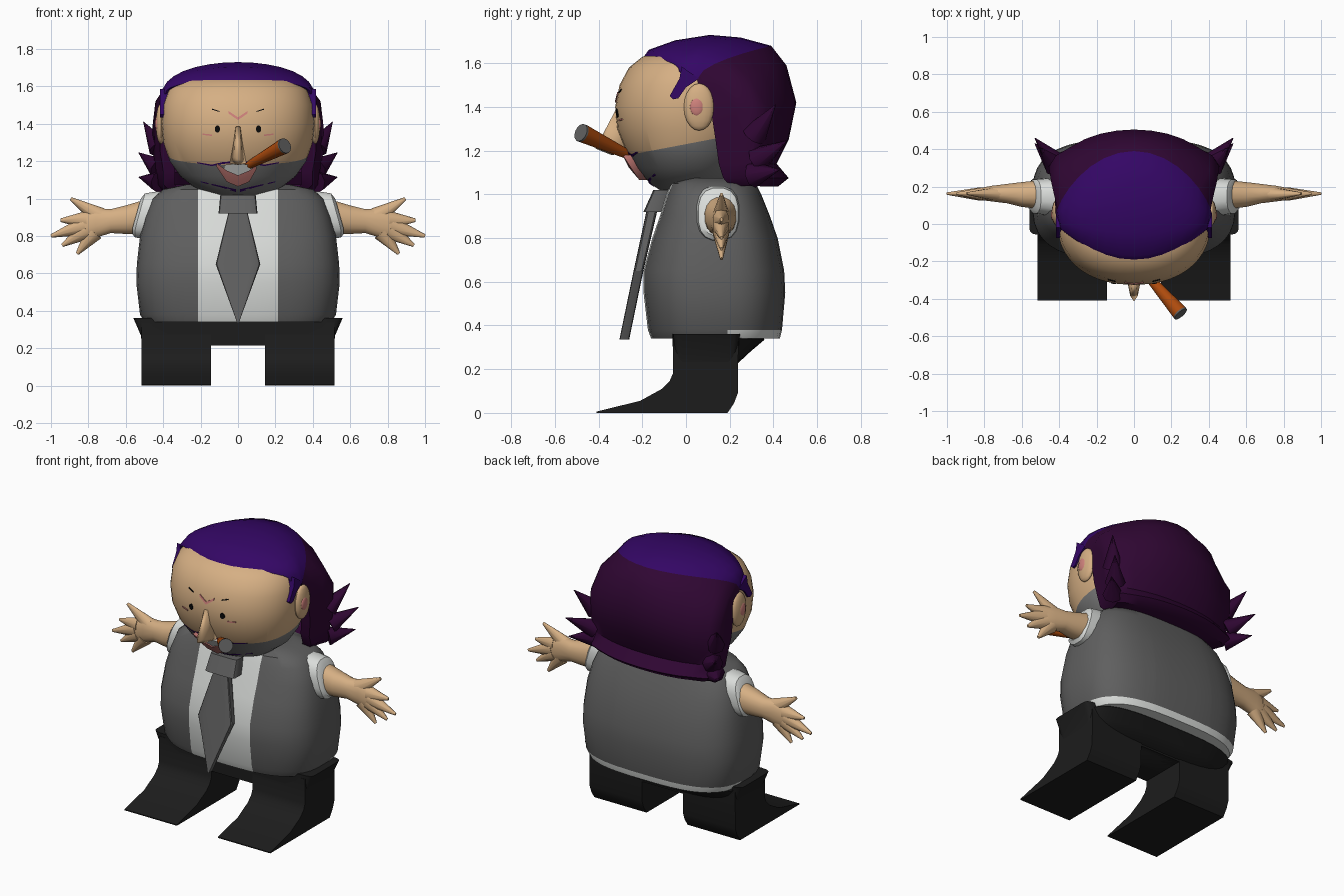
import bpy, bmesh, math
from mathutils import Vector

if "Cube" in bpy.data.objects:
    bpy.data.objects.remove(bpy.data.objects["Cube"])

COLORS = {
    "skin": (0.67, 0.43, 0.23), "stubble_grey": (0.19, 0.19, 0.19), "vest_grey": (0.115, 0.115, 0.115),
    "shirt_white": (0.70, 0.72, 0.70), "trouser_black": (0.012, 0.012, 0.012),
    "hair_indigo": (0.034, 0.002, 0.13), "hair_plum": (0.029, 0.002, 0.033),
    "pink": (0.62, 0.22, 0.20), "cigar_brown": (0.42, 0.07, 0.004), "eye_black": (0.003, 0.003, 0.003)}
MATS = {}
for key, c in COLORS.items():
    MATS[key] = bpy.data.materials.new(key)
    MATS[key].diffuse_color = (*c, 1)


def finish(bm, name, *mats, angle=40):
    bmesh.ops.recalc_face_normals(bm, faces=bm.faces)
    me = bpy.data.meshes.new(name)
    bm.to_mesh(me)
    bm.free()
    for m in mats:
        me.materials.append(MATS[m])
    me.shade_smooth()
    me.set_sharp_from_angle(angle=math.radians(angle))
    ob = bpy.data.objects.new(name, me)
    bpy.context.collection.objects.link(ob)
    return ob


def bridge(bm, rows, closed):
    n = len(rows[0])
    for a, b in zip(rows, rows[1:]):
        for i in range(n if closed else n - 1):
            j = (i + 1) % n
            bm.faces.new((a[i], a[j], b[j], b[i]))


def loft_bm(rings, n=32, e=2.0, axis="z", side=1):
    """Rings are (position, a_min, a_max, b_min, b_max); sections are superellipses."""
    bm = bmesh.new()
    rows = []
    for t, a0, a1, b0, b1 in rings:
        row = []
        for k in range(n):
            th = 2 * math.pi * (k + 0.5) / n
            c, s = math.cos(th), math.sin(th)
            a = (a0 + a1) / 2 + (a1 - a0) / 2 * math.copysign(abs(c) ** (2 / e), c)
            b = (b0 + b1) / 2 + (b1 - b0) / 2 * math.copysign(abs(s) ** (2 / e), s)
            row.append(bm.verts.new((a, b, t) if axis == "z" else (t * side, a, b)))
        rows.append(row)
    bridge(bm, rows, True)
    bm.faces.new(rows[0])
    bm.faces.new(rows[-1])
    return bm


def wide(rings):
    return [(z, -h, h, f, b) for z, h, f, b in rings]


def prism(name, pts, x0, x1, mat):
    bm = bmesh.new()
    rows = [[bm.verts.new((x, y, z)) for y, z in pts] for x in (x0, x1)]
    bridge(bm, rows, True)
    for r in rows:
        bm.faces.new(r)
    finish(bm, name, mat)


def cone(name, p0, p1, r0, r1, mat, n=10, flat=1):
    p0, p1 = Vector(p0), Vector(p1)
    d = p1 - p0
    bm = bmesh.new()
    bmesh.ops.create_cone(bm, cap_ends=True, segments=n, radius1=r0, radius2=r1, depth=d.length)
    bm.transform(d.to_track_quat("Z", "Y").to_matrix().to_4x4())
    bmesh.ops.scale(bm, verts=bm.verts, vec=(1, flat, 1))
    bmesh.ops.translate(bm, verts=bm.verts, vec=(p0 + p1) / 2)
    finish(bm, name, mat, angle=65)


def ball(name, loc, scale, mat):
    bm = bmesh.new()
    bmesh.ops.create_uvsphere(bm, u_segments=16, v_segments=10, radius=1)
    bmesh.ops.scale(bm, verts=bm.verts, vec=scale)
    bmesh.ops.translate(bm, verts=bm.verts, vec=loc)
    finish(bm, name, mat)


# Head, with the stubble cut off along a tilted plane
HEAD = [(1.02, .12, -.12, .15), (1.05, .22, -.165, .2), (1.12, .31, -.225, .26), (1.2, .365, -.275, .3),
        (1.3, .40, -.315, .33), (1.4, .41, -.325, .34), (1.5, .402, -.305, .33), (1.58, .372, -.262, .30),
        (1.63, .31, -.20, .25), (1.65, .2, -.13, .2)]
bm = loft_bm(wide(HEAD), 48, 2.2)
bmesh.ops.bisect_plane(bm, geom=bm.verts[:] + bm.edges[:] + bm.faces[:],
                       plane_co=(0, 0, 1.23), plane_no=(0, -.19, 1))
for f in bm.faces:
    c = f.calc_center_median()
    f.material_index = int(c.z < 1.23 + .19 * c.y)
finish(bm, "head", "skin", "stubble_grey")


def face_y(x, z):
    for lo, hi in zip(HEAD, HEAD[1:]):
        if z <= hi[0]:
            break
    k = (z - lo[0]) / (hi[0] - lo[0])
    h, f, b = (lo[i] + (hi[i] - lo[i]) * k for i in (1, 2, 3))
    return (f + b) / 2 - (b - f) / 2 * (1 - (abs(x) / h) ** 2.2) ** (1 / 2.2)


def face_strip(name, cols, mat, out=.005):
    """Thin piece lying on the face; columns are (x, z_low, z_high)."""
    bm = bmesh.new()
    rows = [[bm.verts.new((x, face_y(x, z) + d, z)) for z, d in
             ((a, -out), ((a + b) / 2, -out), (b, -out), (b, .003), (a, .003))] for x, a, b in cols]
    bridge(bm, rows, True)
    bm.faces.new(rows[0])
    bm.faces.new(rows[-1])
    finish(bm, name, mat)


# Facial details
face_strip("lips", [(-.115, 1.17, 1.19), (-.06, 1.09, 1.15), (0, 1.065, 1.125), (.06, 1.09, 1.15),
                    (.1, 1.16, 1.18)], "pink", .035)
face_strip("teeth", [(-.075, 1.155, 1.18), (0, 1.12, 1.188), (.075, 1.155, 1.18)], "shirt_white", .025)
face_strip("frown", [(-.05, 1.455, 1.468), (0, 1.42, 1.435), (.05, 1.455, 1.468)], "pink")
for s in (-1, 1):
    face_strip("eye", [(s * .11 + d, 1.372 - h, 1.372 + h) for d, h in
                       ((-.014, .006), (-.008, .016), (0, .02), (.008, .016), (.014, .006))], "eye_black")
    face_strip("eyebrow", [(s * .1, 1.464, 1.469), (s * .14, 1.476, 1.482)], "eye_black")
    face_strip("cheek", [(s * .14, 1.335, 1.343), (s * .19, 1.341, 1.348)], "pink")
    face_strip("moustache", [(s * .01, 1.19, 1.2), (s * .08, 1.186, 1.196), (s * .14, 1.174, 1.182),
                             (s * .22, 1.19, 1.195)], "hair_indigo")
    face_strip("chin_beard", [(s * .01, 1.035, 1.05), (s * .09, 1.06, 1.068), (s * .2, 1.088, 1.093)],
               "hair_indigo")
    ball("ear", (s * .412, .06, 1.40), (.028, .07, .108), "skin")
    ball("inner_ear", (s * .433, .05, 1.40), (.011, .032, .042), "pink")

# Nose
bm = bmesh.new()
v = [bm.verts.new(p) for p in ((-.012, -.315, 1.40), (.012, -.315, 1.40), (-.045, -.26, 1.19), (.045, -.26, 1.19),
                               (-.02, -.385, 1.225), (.02, -.385, 1.225), (0, -.415, 1.21), (0, -.34, 1.18))]
bmesh.ops.convex_hull(bm, input=v)
finish(bm, "nose", "skin", angle=110)

# Cigar with a grey end
a, b = Vector((.05, -.25, 1.175)), Vector((.245, -.475, 1.28))
cone("cigar", a, b, .02, .043, "cigar_brown", 14)
cone("cigar_ash", b, b + (b - a).normalized() * .009, .043, .042, "vest_grey", 14)

# Hair: one sheet from hairline over the crown and down the back
# stations: y middle, y side, z middle, z side, half width, roundness
HAIR = [(-.12, .03, 1.60, 1.54, .34, 2), (-.19, -.03, 1.635, 1.56, .388, 2), (-.17, -.02, 1.662, 1.56, .398, 2),
        (-.05, .01, 1.705, 1.545, .403, 2), (.11, .03, 1.73, 1.535, .41, 2), (.25, .04, 1.718, 1.53, .415, 1.8),
        (.39, .05, 1.68, 1.525, .418, 1.5), (.46, .07, 1.59, 1.46, .455, 1), (.505, .115, 1.42, 1.38, .47, .75),
        (.47, .135, 1.25, 1.25, .47, .65), (.415, .15, 1.14, 1.14, .45, .6), (.47, .17, 1.075, 1.075, .45, .6),
        (.42, .2, 1.035, 1.04, .41, .6), (.22, .2, 1.06, 1.06, .38, .6)]
FLARE = {9: .75, 8: .885, 7: .95, 6: 1.05, 5: 1.07}   # narrow at the ears, wider behind
bm = bmesh.new()
rows = []
for i, (ym, ys, zm, zs, hx, p) in enumerate(HAIR):
    row = []
    for k in range(-9, 10):
        t = max(-1, min(1, k / 8)) * math.pi / 2
        s, c = math.sin(t), max(0, math.cos(t))
        edge = FLARE.get(abs(k), 1) if i > 6 or abs(k) == 9 else 1
        row.append(bm.verts.new((hx * s * edge, ys + (ym - ys) * c ** p, zs + (zm - zs) * c ** .8)))
    rows.append(row)
bridge(bm, rows, False)
bm.faces.index_update()
for f in bm.faces:
    f.material_index = int(f.index >= 6 * 18)
finish(bm, "hair", "hair_indigo", "hair_plum", angle=50)

for s in (-1, 1):
    # Sideburns and flicked locks
    prism("sideburn", [(-.02, 1.585), (.06, 1.53), (.0, 1.49), (-.035, 1.44), (-.06, 1.435), (-.075, 1.45),
                       (-.03, 1.53)], s * .36, s * .416, "hair_indigo")
    for y0, z0, tip in ((.31, 1.27, (.505, .41, 1.41)), (.33, 1.16, (.53, .46, 1.245)),
                        (.31, 1.09, (.53, .43, 1.115))):
        cone("hair_lock", (s * .42, y0, z0), (s * tip[0], *tip[1:]), .06, .002, "hair_plum", 8)

# Torso: vest with shirt front and shirt tail
TORSO = [(.34, .50, -.16, .43), (.38, .525, -.175, .44), (.55, .545, -.195, .455), (.65, .542, -.195, .45),
         (.8, .525, -.155, .42), (.9, .50, -.12, .385), (1.0, .46, -.09, .345), (1.05, .40, -.07, .32),
         (1.075, .28, 0, .25)]
bm = loft_bm(wide(TORSO), 40, 3)
for x in (-.215, .215):
    bmesh.ops.bisect_plane(bm, geom=bm.verts[:] + bm.edges[:] + bm.faces[:], plane_co=(x, 0, 0), plane_no=(1, 0, 0))
for f in bm.faces:
    c = f.calc_center_median()
    front = abs(c.x) < .215 and c.y < 0
    tail = c.z < .38 and c.y > .17 or c.z < .345
    f.material_index = int(front or tail)
finish(bm, "torso", "vest_grey", "shirt_white")

# Tie
finish(loft_bm(wide([(.92, .105, -.195, -.1), (1.02, .095, -.15, -.06)]), 16, 7), "tie_knot", "vest_grey", angle=30)
finish(loft_bm(wide([(.335, .004, -.305, -.26), (.65, .12, -.24, -.195), (.93, .05, -.18, -.13)]), 16, 7),
       "tie_blade", "vest_grey", angle=30)

# Trousers: square hips and a rounded seat behind
finish(loft_bm(wide([(.215, .513, -.06, .235), (.27, .52, -.06, .24), (.362, .56, -.062, .25)]), 32, 14),
       "trouser_hips", "trouser_black", angle=50)
finish(loft_bm(wide([(.215, .46, -.04, .225), (.28, .50, -.05, .295), (.335, .515, -.06, .36), (.36, .5, -.06, .34)]),
               32, 3.2), "trouser_seat", "trouser_black", angle=50)
LEG = [(-.06, .34), (-.06, .18), (-.075, .145), (-.11, .11), (-.21, .055), (-.41, .006), (-.41, 0), (.19, 0),
       (.22, .045), (.237, .09), (.24, .34)]

for s in (-1, 1):
    prism("leg", LEG, s * .145, s * .515, "trouser_black")
    # Sleeve with slanted opening, arm and hand
    bm = loft_bm([(.38, .03, .25, .79, 1.04), (.49, .045, .245, .785, 1.04), (.55, .055, .24, .79, 1.03),
                  (.565, .075, .225, .81, 1.0)], 16, 2.6, "x", s)
    for v in bm.verts:
        v.co.x -= s * .28 * max(0, v.co.z - .84)
    finish(bm, "sleeve", "shirt_white")
    finish(loft_bm([(.45, .075, .24, .81, 1.01), (.6, .09, .225, .81, .965), (.68, .11, .215, .815, .945),
                    (.76, .12, .205, .79, .95), (.84, .13, .19, .775, .925), (.87, .14, .18, .79, .9)],
                   16, 2.2, "x", s), "arm", "skin")
    for x0, z0, x1, z1 in ((.74, .905, .895, 1.0), (.81, .885, .95, .885), (.82, .855, 1.0, .80),
                           (.81, .83, .94, .75), (.77, .82, .86, .705)):
        cone("finger", (s * x0, .16, z0), (s * x1, .163, z1), .05, .009, "skin", 10, .75)

for m in bpy.data.materials:
    if m.users and not m.is_grease_pencil:
        m.use_nodes = True
        m.node_tree.nodes["Principled BSDF"].inputs["Base Color"].default_value = m.diffuse_color
